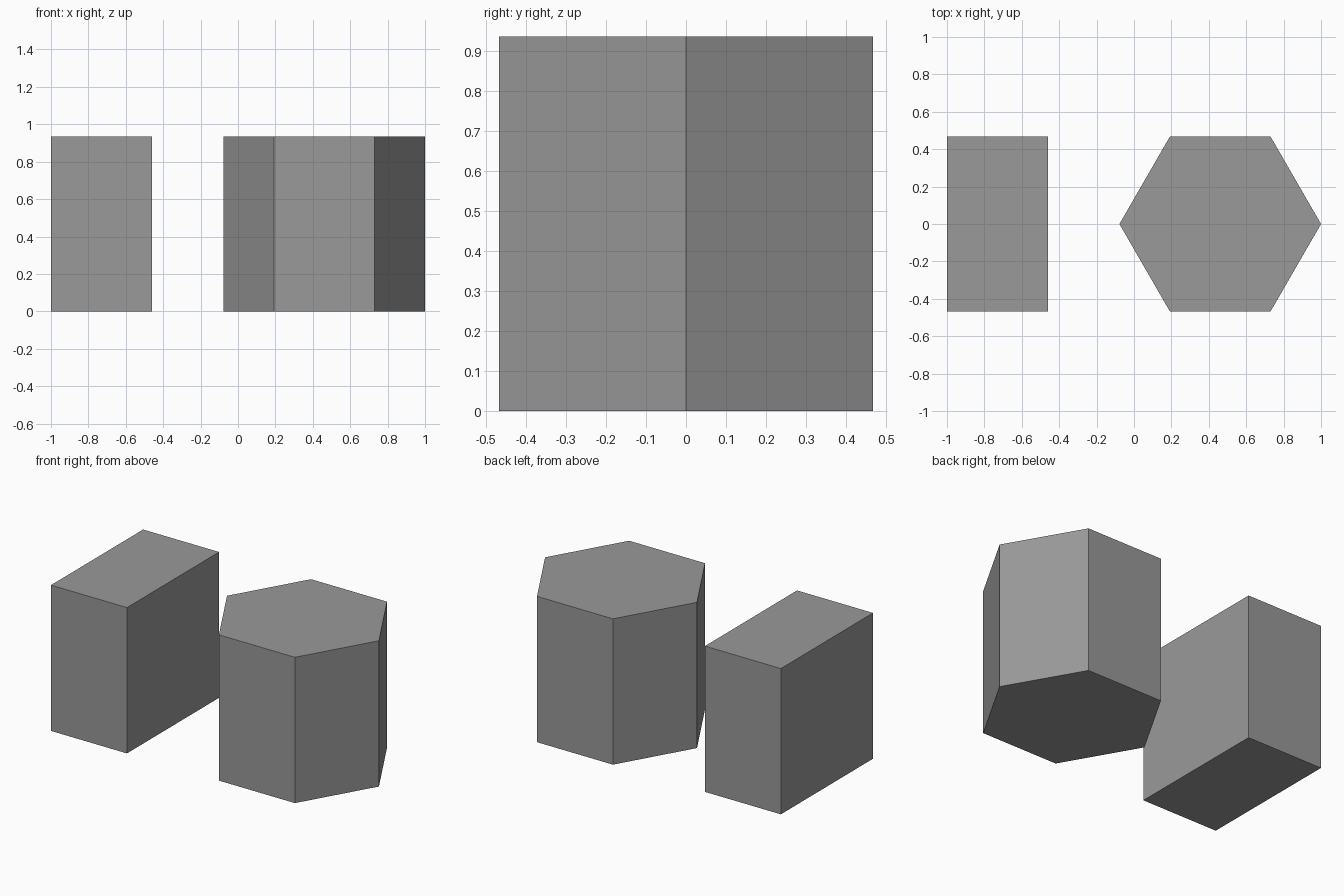
import bpy, math

if "Cube" in bpy.data.objects:
    bpy.data.objects.remove(bpy.data.objects["Cube"])

R = 0.539                            # hexagon side = circumradius
DEPTH = 2 * R * math.sin(math.pi / 3)  # flat-to-flat width
H = 0.935

# Dark grey shared by both parts
grey = bpy.data.materials.new("dark_grey")
grey.diffuse_color = (0.32, 0.32, 0.32, 1)
grey.use_nodes = True
grey.node_tree.nodes["Principled BSDF"].inputs["Base Color"].default_value = grey.diffuse_color

# Hexagonal prism, corners pointing along x
bpy.ops.mesh.primitive_cylinder_add(vertices=6, radius=R, depth=H,
                                    location=(1 - R, 0, H / 2),
                                    rotation=(0, 0, math.radians(30)))
prism = bpy.context.object
prism.name = "hexagonal_prism"

# Rectangular block
bpy.ops.mesh.primitive_cube_add(size=1, location=(-1 + R / 2, 0, H / 2))
block = bpy.context.object
block.name = "rectangular_block"
block.scale = (R, DEPTH, H)

for part in (prism, block):
    part.data.materials.append(grey)
